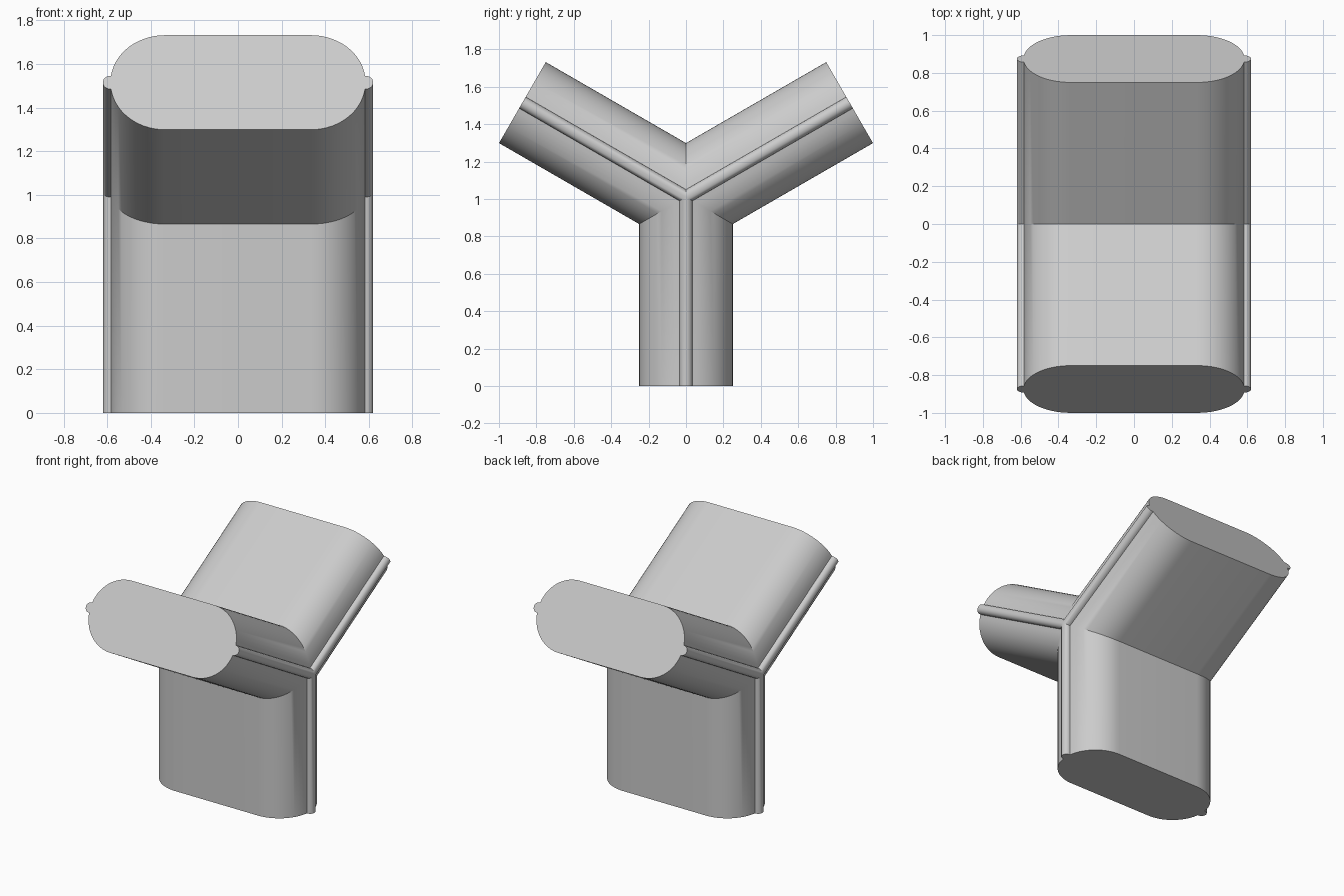
import bpy
import bmesh
from math import sin, cos, tan, pi, radians, asin
from mathutils import Vector

cube = bpy.data.objects.get("Cube")
if cube:
    bpy.data.objects.remove(cube, do_unlink=True)

HUB_Z = 1.01       # height where the three arms meet, also the arm length
FLAT = 0.335       # half width of the flat sides
RADIUS = 0.25      # rounded side radius, half the arm thickness
RIB = 0.035        # radius of the bead along each side
ARC_STEPS = 14
RIB_STEPS = 12

# Grey material
grey = bpy.data.materials.new("light_grey")
grey.use_nodes = True
colour = (0.6, 0.6, 0.6, 1.0)
grey.diffuse_color = colour
grey.node_tree.nodes["Principled BSDF"].inputs["Base Color"].default_value = colour


def side_profile():
    """Rounded side with a half-round bead, from bottom to top, as (x, t)."""
    start = asin(RIB / RADIUS)
    upper = [start + (pi / 2 - start) * i / ARC_STEPS for i in range(ARC_STEPS + 1)]
    arc = [(FLAT + RADIUS * cos(a), RADIUS * sin(a)) for a in upper]
    bead_x = FLAT + RADIUS
    angles = [-pi / 2 + pi * i / RIB_STEPS for i in range(RIB_STEPS + 1)]
    bead = [(bead_x + RIB * cos(a), RIB * sin(a)) for a in angles]
    return [(x, -t) for x, t in reversed(arc)] + bead[1:-1] + arc


half = side_profile()
profile = half + [(-x, -t) for x, t in half]


def add_arm(bm, angle):
    """Extrude the profile away from the hub, mitred against its neighbours."""
    along = Vector((0, cos(angle), sin(angle)))
    across = Vector((0, -sin(angle), cos(angle)))
    hub = Vector((0, 0, HUB_Z))
    inner, outer = [], []
    for x, t in profile:
        base = hub + Vector((x, 0, 0)) + across * t
        inner.append(bm.verts.new(base + along * abs(t) * tan(radians(30))))
        outer.append(bm.verts.new(base + along * HUB_Z))
    n = len(profile)
    for i in range(n):
        j = (i + 1) % n
        bm.faces.new((inner[i], inner[j], outer[j], outer[i]))
    bm.faces.new(outer)


# Three arms welded into one closed body
bm = bmesh.new()
for degrees in (30, 150, 270):
    add_arm(bm, radians(degrees))
bmesh.ops.remove_doubles(bm, verts=bm.verts, dist=0.0001)
bmesh.ops.recalc_face_normals(bm, faces=bm.faces)
mesh = bpy.data.meshes.new("three_way_joint")
bm.to_mesh(mesh)
bm.free()
mesh.materials.append(grey)

joint = bpy.data.objects.new("three_way_joint", mesh)
bpy.context.collection.objects.link(joint)
bpy.ops.object.select_all(action='DESELECT')
joint.select_set(True)
bpy.context.view_layer.objects.active = joint
bpy.ops.object.shade_smooth_by_angle(angle=radians(30))
